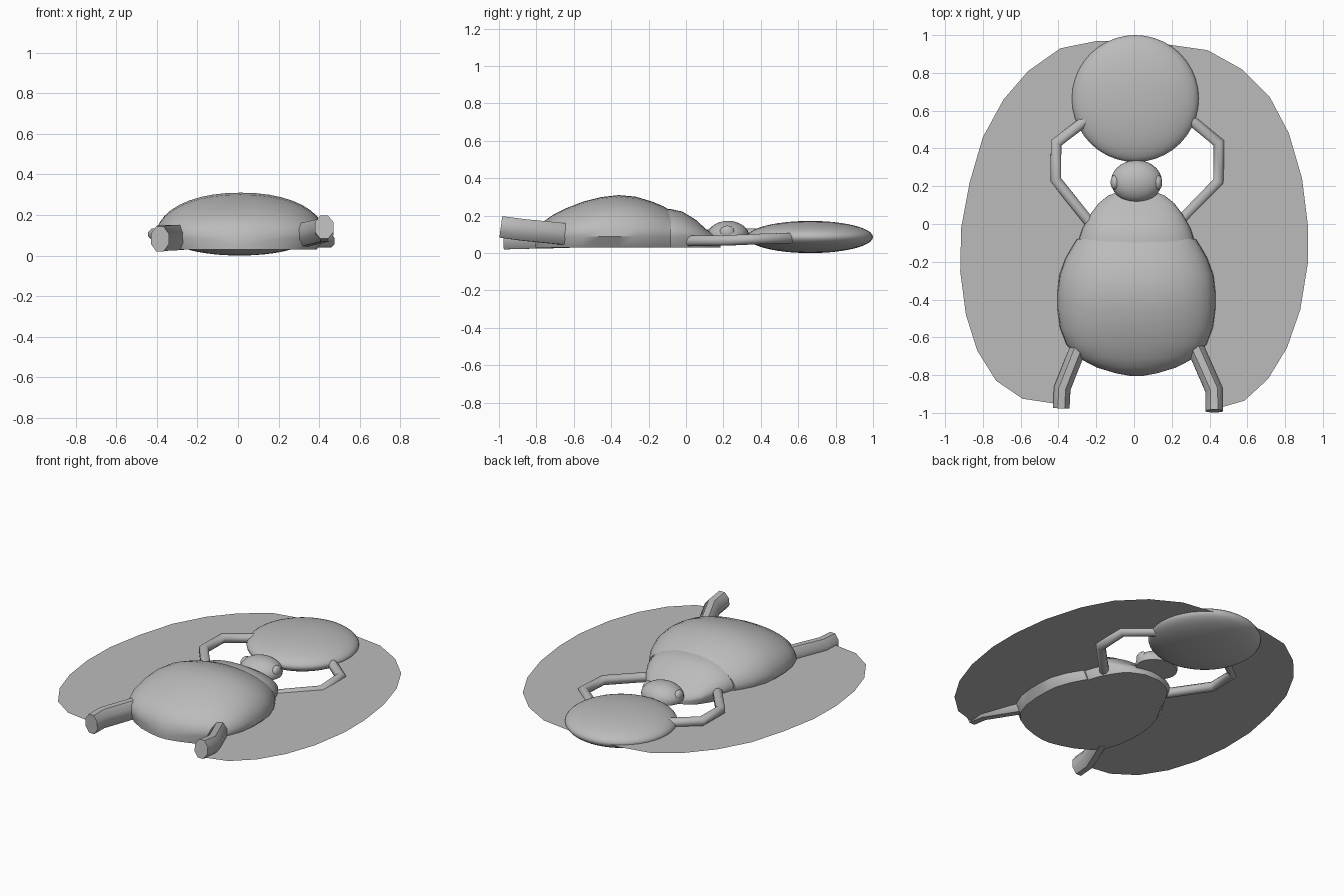
import bpy, bmesh, math
from mathutils import Vector

if "Cube" in bpy.data.objects:
    bpy.data.objects.remove(bpy.data.objects["Cube"])

stone = bpy.data.materials.new("grey_stone")
stone.diffuse_color = (0.5, 0.5, 0.5, 1)
stone.use_nodes = True
stone.node_tree.nodes["Principled BSDF"].inputs["Base Color"].default_value = stone.diffuse_color
CX = 0.013


def finish(name, bm, angle=40):
    bmesh.ops.recalc_face_normals(bm, faces=bm.faces)
    me = bpy.data.meshes.new(name)
    bm.to_mesh(me)
    bm.free()
    ob = bpy.data.objects.new(name, me)
    bpy.context.collection.objects.link(ob)
    me.materials.append(stone)
    if angle:
        bpy.ops.object.select_all(action='DESELECT')
        ob.select_set(True)
        bpy.context.view_layer.objects.active = ob
        bpy.ops.object.shade_smooth_by_angle(angle=math.radians(angle))
    return ob


def skin(name, rings, angle=40):
    bm = bmesh.new()
    vr = [[bm.verts.new(p) for p in r] for r in rings]
    n = len(vr[0])
    for a, b in zip(vr, vr[1:]):
        for i in range(n):
            bm.faces.new((a[i], a[(i + 1) % n], b[(i + 1) % n], b[i]))
    bm.faces.new(vr[0])
    bm.faces.new(vr[-1])
    return finish(name, bm, angle)


def shell(name, stations, base=0.03, mid=0.09, n=20):
    """Flat-bottomed dome lofted along y from (y, half width, top z)."""
    rings = []
    for y, w, top in stations:
        m = min(mid, base + (top - base) * 0.4)
        ring = [(CX + w * 0.9, y, base)]
        for i in range(n + 1):
            t = math.pi * i / n
            c, s = math.cos(t), math.sin(t)
            ring.append((CX + w * math.copysign(abs(c) ** 0.93, c), y,
                         m + (top - m) * s ** 0.93 if s > 1e-6 else m))
        ring.append((CX - w * 0.9, y, base))
        rings.append(ring)
    return skin(name, rings)


def ball(name, loc, r, seg=32, rows=20, cut=None):
    bm = bmesh.new()
    bmesh.ops.create_uvsphere(bm, u_segments=seg, v_segments=rows, radius=1)
    for v in bm.verts:
        v.co = Vector([v.co[i] * r[i] + loc[i] for i in range(3)])
    if cut is not None:
        bmesh.ops.bisect_plane(bm, geom=bm.verts[:] + bm.edges[:] + bm.faces[:],
                               plane_co=(0, 0, cut), plane_no=(0, 0, -1), clear_outer=True)
        bmesh.ops.holes_fill(bm, edges=[e for e in bm.edges if e.is_boundary])
    return finish(name, bm)


def limb(name, path, w, h, n=8, angle=50):
    """Sweep an oval section along a path with mitred bends."""
    pts = [Vector(p) for p in path]
    rings = []
    for i, p in enumerate(pts):
        d0 = (p - pts[i - 1]).normalized() if i else (pts[1] - p).normalized()
        d1 = (pts[i + 1] - p).normalized() if i < len(pts) - 1 else d0
        t = (d0 + d1).normalized()
        side = t.cross(Vector((0, 0, 1))).normalized()
        up = side.cross(t)
        k = 1 / max(0.5, t.dot(d0))
        rings.append([p + side * (w / 2 * k * math.cos(a)) + up * (h / 2 * math.sin(a))
                      for a in [2 * math.pi * (j + 0.5) / n for j in range(n)]])
    return skin(name, rings, angle)


# body: wing cases, then the collar plate tucked under their front edge
shell("wing_cases", [(-0.805, 0.03, 0.08), (-0.79, 0.11, 0.13), (-0.76, 0.21, 0.17),
                     (-0.71, 0.305, 0.205), (-0.64, 0.37, 0.24), (-0.55, 0.405, 0.275),
                     (-0.45, 0.418, 0.30), (-0.36, 0.418, 0.31), (-0.27, 0.408, 0.302),
                     (-0.18, 0.375, 0.275), (-0.12, 0.34, 0.25), (-0.08, 0.315, 0.225)])
shell("collar", [(-0.2, 0.32, 0.24), (-0.08, 0.305, 0.235), (-0.02, 0.285, 0.222),
                 (0.05, 0.245, 0.18), (0.11, 0.2, 0.125), (0.15, 0.15, 0.1),
                 (0.185, 0.06, 0.07)])

# head and eyes
ball("head", (CX, 0.225, 0.09), (0.135, 0.113, 0.082), 28, 18, cut=0.07)
for s, n in ((-1, "left"), (1, "right")):
    ball(n + "_eye", (CX + s * 0.113, 0.22, 0.112), (0.024, 0.04, 0.035), 14, 10)

# flattened sun disc held by the front legs
ball("disc", (0.007, 0.664, 0.086), (0.336, 0.336, 0.086), 40, 24)

# front legs
limb("right_front_leg", [(0.23, 0.0, 0.065), (0.448, 0.225, 0.068),
                         (0.448, 0.43, 0.077), (0.29, 0.56, 0.08)], 0.06, 0.06)
limb("left_front_leg", [(-0.22, -0.01, 0.09), (-0.415, 0.235, 0.105),
                        (-0.412, 0.43, 0.105), (-0.26, 0.545, 0.1)], 0.06, 0.06)

# hind legs
limb("right_hind_leg", [(0.315, -0.63, 0.10), (0.425, -0.88, 0.125),
                        (0.425, -0.99, 0.14)], 0.1, 0.125)
limb("left_hind_leg", [(-0.285, -0.63, 0.09), (-0.38, -0.87, 0.085),
                       (-0.385, -0.975, 0.082)], 0.095, 0.135)

# paper-thin spread wings, inner edge hidden inside body and legs
wings = {
    "left_wing": [(-0.13, 0.97), (-0.19, 0.97), (-0.39, 0.93), (-0.56, 0.81), (-0.69, 0.66),
                  (-0.8, 0.46), (-0.87, 0.22), (-0.915, -0.02), (-0.92, -0.25),
                  (-0.89, -0.48), (-0.83, -0.67), (-0.73, -0.83), (-0.59, -0.925),
                  (-0.39, -0.955), (-0.38, -0.87), (-0.29, -0.67), (-0.22, -0.4),
                  (-0.2, -0.05), (-0.415, 0.235), (-0.412, 0.43), (-0.25, 0.56)],
    "right_wing": [(0.18, 0.95), (0.39, 0.92), (0.57, 0.82), (0.72, 0.67), (0.82, 0.48),
                   (0.89, 0.24), (0.92, 0.0), (0.92, -0.21), (0.88, -0.455),
                   (0.81, -0.655), (0.71, -0.82), (0.585, -0.935), (0.43, -0.98),
                   (0.425, -0.87), (0.33, -0.67), (0.25, -0.4), (0.22, -0.02),
                   (0.448, 0.225), (0.448, 0.43), (0.27, 0.57)],
}
for name, outline in wings.items():
    bm = bmesh.new()
    f = bm.faces.new([bm.verts.new((x, y, 0.083)) for x, y in outline])
    f.normal_update()
    if f.normal.z < 0:
        f.normal_flip()
    bmesh.ops.triangulate(bm, faces=[f])
    me = bpy.data.meshes.new(name)
    bm.to_mesh(me)
    bm.free()
    me.materials.append(stone)
    bpy.context.collection.objects.link(bpy.data.objects.new(name, me))
